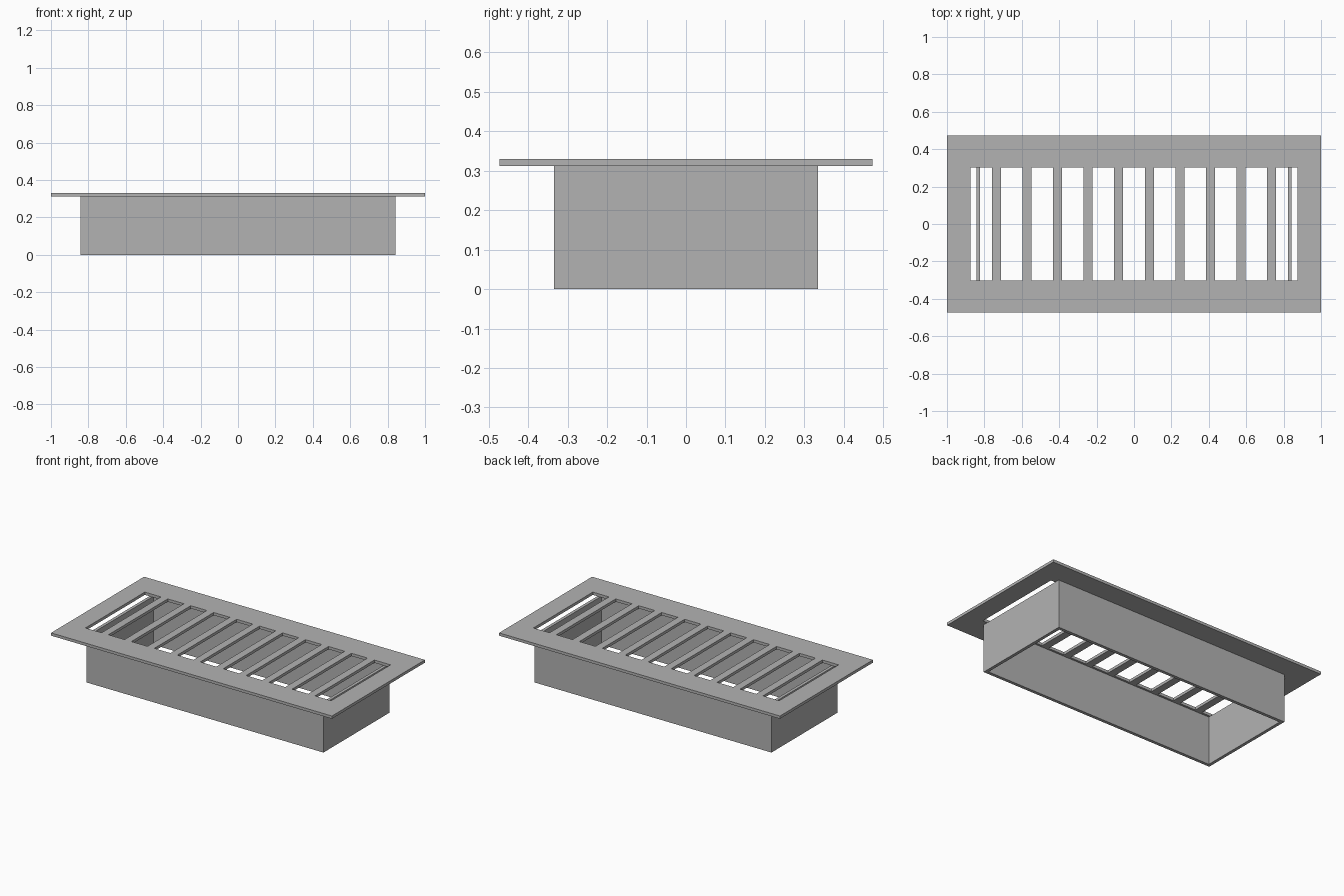
import bpy
import bmesh

cube = bpy.data.objects.get("Cube")
if cube:
    bpy.data.objects.remove(cube, do_unlink=True)

# Single metal colour
metal = bpy.data.materials.new("grey_metal")
metal.use_nodes = True
colour = (0.45, 0.45, 0.45, 1)
metal.diffuse_color = colour
metal.node_tree.nodes["Principled BSDF"].inputs["Base Color"].default_value = colour


def pierced_slab(name, xs, ys, z_low, z_high):
    """Slab on a grid of cuts, open at every odd column of the middle row."""
    bm = bmesh.new()
    grid = [[bm.verts.new((x, y, z_low)) for y in ys] for x in xs]
    for i in range(len(xs) - 1):
        for j in range(len(ys) - 1):
            if i % 2 and j == 1:
                continue
            bm.faces.new((grid[i][j], grid[i + 1][j], grid[i + 1][j + 1], grid[i][j + 1]))
    base = bm.faces[:]
    result = bmesh.ops.extrude_face_region(bm, geom=base, use_keep_orig=True)
    top = [g for g in result["geom"] if isinstance(g, bmesh.types.BMVert)]
    bmesh.ops.translate(bm, verts=top, vec=(0, 0, z_high - z_low))
    bmesh.ops.recalc_face_normals(bm, faces=bm.faces)
    mesh = bpy.data.meshes.new(name)
    bm.to_mesh(mesh)
    bm.free()
    mesh.materials.append(metal)
    obj = bpy.data.objects.new(name, mesh)
    bpy.context.collection.objects.link(obj)
    return obj


height, plate_bottom = 0.33, 0.312

# Flanged face plate with a row of slots
slots, pitch, slot_width = 11, 0.1635, 0.115
cuts = [-1.0]
for k in range(slots):
    centre = (k - (slots - 1) / 2) * pitch
    cuts += [centre - slot_width / 2, centre + slot_width / 2]
cuts.append(1.0)
pierced_slab("slotted_face_plate", cuts, [-0.473, -0.302, 0.302, 0.473], plate_bottom, height)

# Open-ended duct collar beneath the plate
wall, half_x, half_y = 0.02, 0.843, 0.335
pierced_slab("duct_collar",
             [-half_x, wall - half_x, half_x - wall, half_x],
             [-half_y, wall - half_y, half_y - wall, half_y],
             0, plate_bottom)
